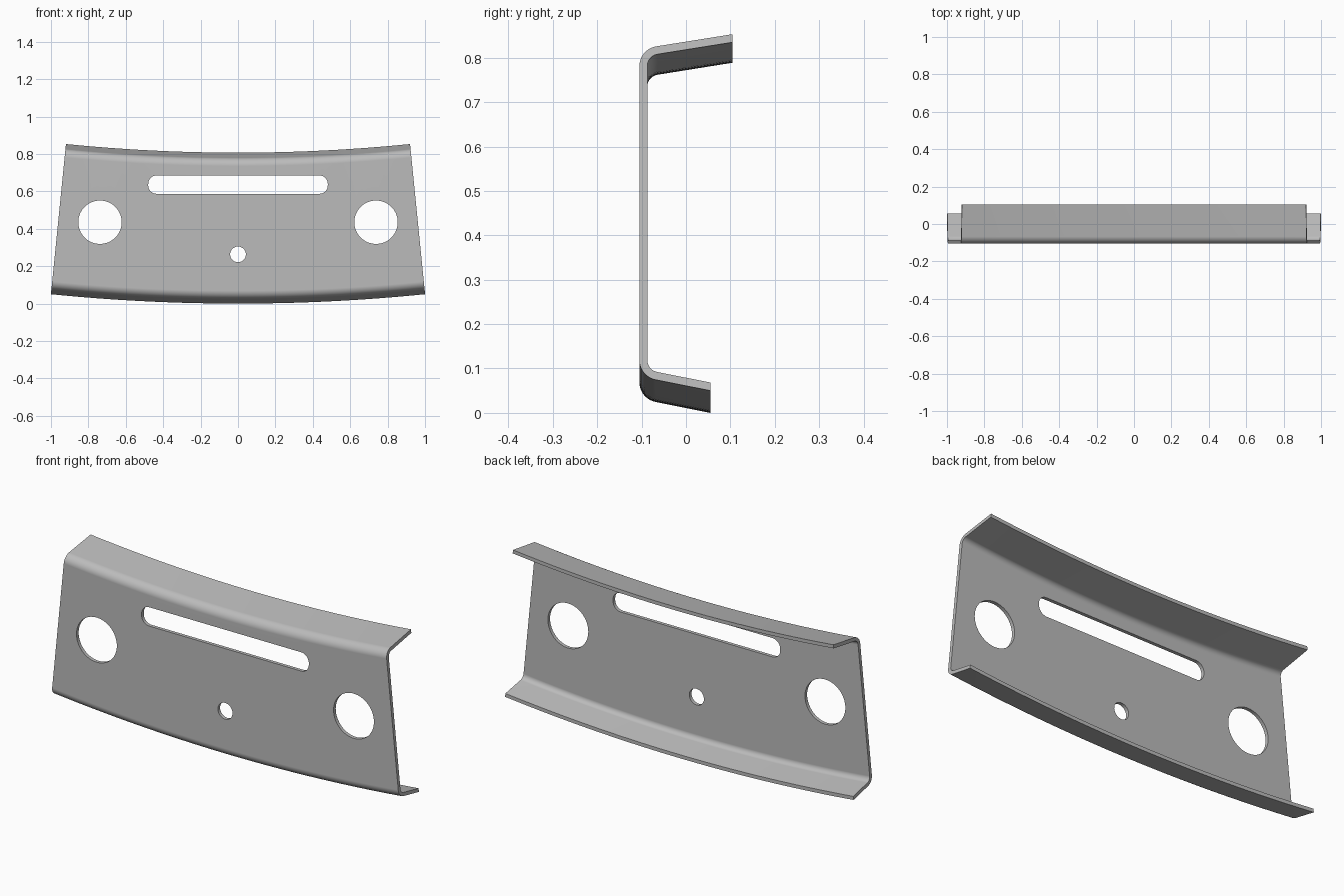
import bpy, bmesh
from math import sin, cos, pi, atan, hypot, radians
from mathutils import Matrix, Vector

cube = bpy.data.objects.get("Cube")
if cube:
    bpy.data.objects.remove(cube, do_unlink=True)

THICK = 0.018       # sheet thickness
FRONT = -0.105      # front face of the web
BEND = 0.045        # outer bend radius
CENTER = 10.02      # height of the sweep axis
HALF_ANGLE = 0.1
SEGMENTS = 40
STEPS = 10

steel = bpy.data.materials.new("plain grey steel")
steel.use_nodes = True
grey = (0.5, 0.5, 0.5, 1)
steel.diffuse_color = grey
steel.node_tree.nodes["Principled BSDF"].inputs["Base Color"].default_value = grey


def flange(tip_y, tip_z, slope, side):
    """Outer and inner (y, z) points from flange tip round to the web; side is -1 low, 1 high."""
    stretch = hypot(1, slope)
    cy = FRONT + BEND
    cz = tip_z + slope * (cy - tip_y) - side * BEND * stretch
    end = pi / 2 + atan(slope) * side
    outer = [(tip_y, tip_z)]
    inner = [(tip_y, tip_z - side * THICK * stretch)]
    for i in range(STEPS + 1):
        a = end + (pi - end) * i / STEPS
        for line, r in ((outer, BEND), (inner, BEND - THICK)):
            line.append((cy + r * cos(a), cz + side * r * sin(a)))
    return outer, inner


# Channel cross-section: closed loop of outer skin then inner skin
low_out, low_in = flange(0.055, 0.0, -0.2, -1)
top_out, top_in = flange(0.105, 0.807, 0.16, 1)
section = low_out + top_out[::-1] + top_in + low_in[::-1]

# Sweep the section along a shallow arc
bm = bmesh.new()
rings = []
for i in range(SEGMENTS + 1):
    a = HALF_ANGLE * (2 * i / SEGMENTS - 1)
    rings.append([bm.verts.new(((CENTER - z) * sin(a), y, CENTER - (CENTER - z) * cos(a)))
                  for y, z in section])
n = len(section)
for r0, r1 in zip(rings, rings[1:]):
    for j in range(n):
        k = (j + 1) % n
        bm.faces.new((r0[j], r0[k], r1[k], r1[j]))
bm.faces.new(rings[0])
bm.faces.new(rings[-1])
bmesh.ops.recalc_face_normals(bm, faces=bm.faces)
mesh = bpy.data.meshes.new("curved_channel_bracket")
bm.to_mesh(mesh)
bm.free()
bracket = bpy.data.objects.new("curved_channel_bracket", mesh)
mesh.materials.append(steel)
bpy.context.collection.objects.link(bracket)


def cutter(name, x, z, half_w, half_h, radius):
    """Prism through the web with a rounded outline."""
    bm = bmesh.new()
    loop = []
    for q, (sx, sz) in enumerate(((1, 1), (-1, 1), (-1, -1), (1, -1))):
        for i in range(16):
            a = (q + i / 16) * pi / 2
            loop.append(bm.verts.new((x + sx * (half_w - radius) + radius * cos(a), FRONT - 0.05,
                                      z + sz * (half_h - radius) + radius * sin(a))))
    bmesh.ops.remove_doubles(bm, verts=loop, dist=0.00001)
    face = bm.faces.new([v for v in loop if v.is_valid])
    new = bmesh.ops.extrude_face_region(bm, geom=[face])["geom"]
    bmesh.ops.translate(bm, vec=(0, 0.1, 0),
                        verts=[v for v in new if isinstance(v, bmesh.types.BMVert)])
    bmesh.ops.recalc_face_normals(bm, faces=bm.faces)
    me = bpy.data.meshes.new(name)
    bm.to_mesh(me)
    bm.free()
    me.materials.append(steel)
    ob = bpy.data.objects.new(name, me)
    ob.hide_render = True
    bpy.context.collection.objects.link(ob)
    return ob


# Two round holes, a long slot and a small centre hole
cutters = [cutter("round_hole", s * 0.738, 0.435, 0.116, 0.116, 0.116) for s in (-1, 1)]
cutters.append(cutter("long_slot", 0, 0.636, 0.48, 0.049, 0.045))
cutters.append(cutter("small_hole", 0, 0.263, 0.042, 0.042, 0.042))

bpy.ops.object.select_all(action="DESELECT")
bracket.select_set(True)
bpy.context.view_layer.objects.active = bracket
for c in cutters:
    mod = bracket.modifiers.new(c.name, "BOOLEAN")
    mod.operation = "DIFFERENCE"
    mod.solver = "EXACT"
    mod.object = c
    bpy.ops.object.modifier_apply(modifier=mod.name)
    bpy.data.objects.remove(c, do_unlink=True)

# Smooth bends with crisp sheet edges
bpy.ops.object.shade_smooth_by_angle(angle=radians(30))
weighted = bracket.modifiers.new("weighted_normals", "WEIGHTED_NORMAL")
weighted.keep_sharp = True
